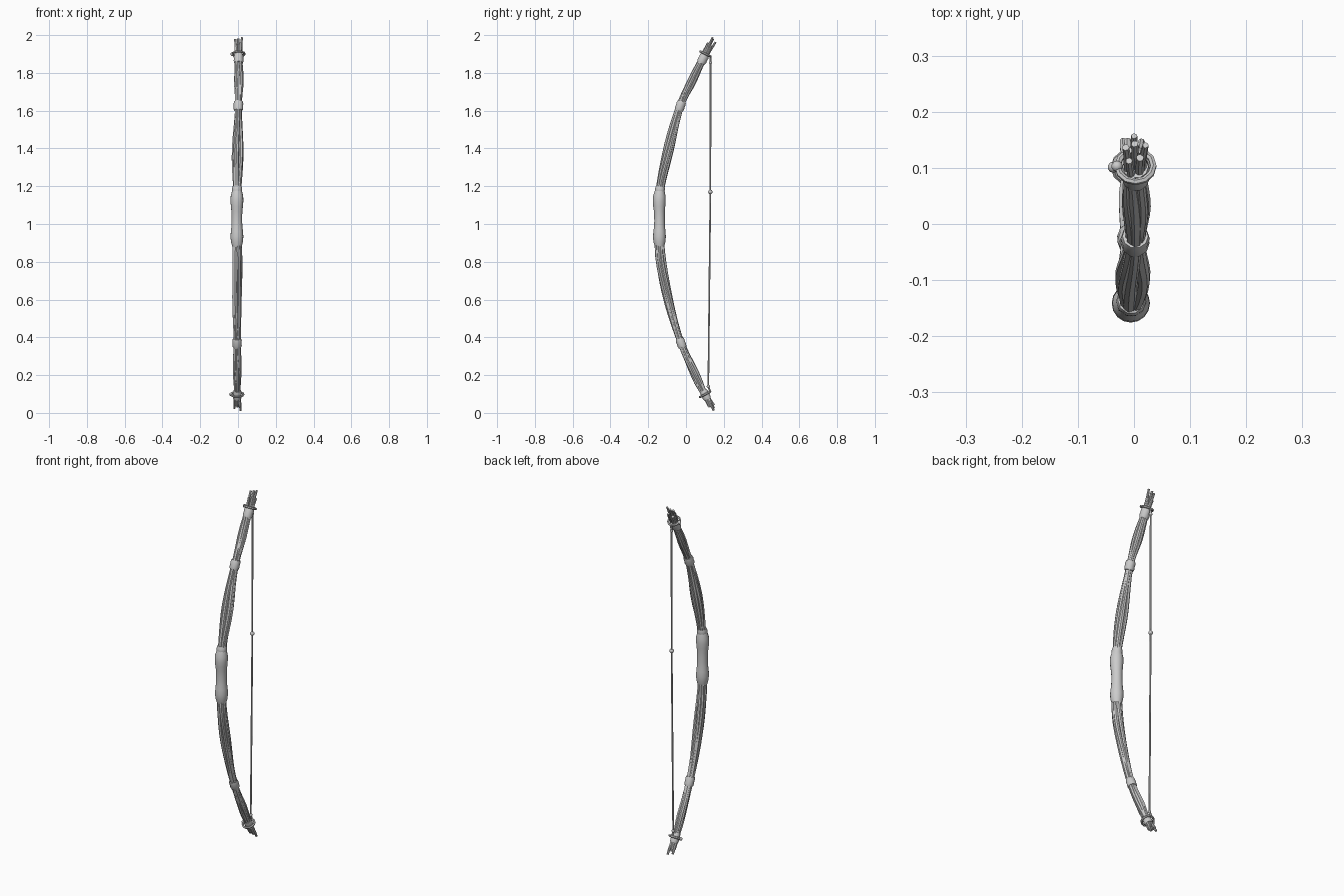
import bpy, bmesh, math, random
from mathutils import Vector

cube = bpy.data.objects.get("Cube")
if cube:
    bpy.data.objects.remove(cube)
random.seed(4)

# Bow centreline (x, y, z) and bundle radius along it, bottom to top
SPINE = [Vector(p) for p in [
    (-.004, .147, .012), (-.004, .10, .10), (-.005, .05, .2), (-.005, -.03, .38),
    (-.005, -.098, .62), (-.005, -.136, .82), (-.006, -.14, 1.02), (-.005, -.137, 1.19),
    (-.002, -.09, 1.4), (.002, -.03, 1.625), (.003, .032, 1.76), (.003, .093, 1.88),
    (.001, .145, 1.985)]]
SPREAD = [.022, .018, .024, .019, .027, .027, .022, .023, .031, .020, .025, .021, .025]


def catmull(vals, u):
    i = max(0, min(int(u), len(vals) - 2))
    f = u - i
    b, c = vals[i], vals[i + 1]
    a = vals[i - 1] if i > 0 else b + (b - c)
    d = vals[i + 2] if i + 2 < len(vals) else c + (c - b)
    return b + (c - a) * (f / 2) + (a * 2 - b * 5 + c * 4 - d) * (f * f / 2) + \
        (b * 3 - a - c * 3 + d) * (f ** 3 / 2)


def frame(u):
    """Centre, tangent and two cross axes of the bow at parameter u."""
    t = (catmull(SPINE, u + .02) - catmull(SPINE, u - .02)).normalized()
    side = Vector((1, 0, 0))
    side = (side - t * side.dot(t)).normalized()
    return catmull(SPINE, u), t, side, t.cross(side)


def u_at(z):
    """Spine parameter at height z."""
    lo, hi = 0, len(SPINE) - 1
    for _ in range(30):
        mid = (lo + hi) / 2
        lo, hi = (mid, hi) if catmull(SPINE, mid).z < z else (lo, mid)
    return lo


def finish(name, bm):
    bmesh.ops.recalc_face_normals(bm, faces=bm.faces)
    mesh = bpy.data.meshes.new(name)
    bm.to_mesh(mesh)
    bm.free()
    ob = bpy.data.objects.new(name, mesh)
    bpy.context.collection.objects.link(ob)
    bpy.ops.object.select_all(action='DESELECT')
    ob.select_set(True)
    bpy.context.view_layer.objects.active = ob
    bpy.ops.object.shade_smooth_by_angle(angle=math.radians(50))
    return ob


def tube(name, pts, radii, sides=8, closed=False):
    """Sweep a round section along points."""
    bm = bmesh.new()
    n = len(pts)
    rings = []
    for i, p in enumerate(pts):
        nxt = pts[(i + 1) % n] if closed else pts[min(i + 1, n - 1)]
        prv = pts[i - 1] if closed else pts[max(i - 1, 0)]
        t = (nxt - prv).normalized()
        ref = frame(u_at(p.z))[1] if closed else Vector((1, 0, 0))
        a = (ref - t * ref.dot(t)).normalized()
        b = t.cross(a)
        rings.append([bm.verts.new(p + (a * math.cos(w) + b * math.sin(w)) * radii[i])
                      for w in (math.tau * k / sides for k in range(sides))])
    for i in range(n if closed else n - 1):
        r, s = rings[i], rings[(i + 1) % n]
        for k in range(sides):
            m = (k + 1) % sides
            bm.faces.new((r[k], r[m], s[m], s[k]))
    if not closed:
        bm.faces.new(rings[0])
        bm.faces.new(rings[-1])
    return finish(name, bm)


def sleeve(name, z0, z1, radii, sides=10):
    """Wrap around the bow between two heights, with the given radius profile."""
    n = len(radii) - 1
    pts = [frame(u_at(z0 + (z1 - z0) * i / n))[0] for i in range(n + 1)]
    return tube(name, pts, radii, sides)


def knot(name, p, r):
    bm = bmesh.new()
    bmesh.ops.create_icosphere(bm, subdivisions=2, radius=r)
    bmesh.ops.translate(bm, verts=bm.verts, vec=p)
    return finish(name, bm)


# Bundled sticks running the whole length, with ragged ends
STICKS, STEPS = 7, 48
last = len(SPINE) - 1
for k in range(STICKS + 1):
    core = k == STICKS
    base = math.tau * k / STICKS + random.uniform(-.12, .12)
    phase = random.uniform(0, math.tau)
    start = random.uniform(0, .45)
    end = last - random.uniform(0, .45)
    if k == 0:
        start, end = 0, last
    pts, radii = [], []
    for i in range(STEPS + 1):
        u = start + (end - start) * i / STEPS
        c, t, side, out = frame(u)
        spread = catmull(SPREAD, u)
        tip = min(1, min(u, last - u) / 2)
        r = (.0055 + .0055 * tip) * (1 + .1 * math.sin(u * 2.3 + phase))
        ang = base + .3 * math.sin(u * .9) + .12 * math.sin(u * 1.7 + phase)
        off = 0 if core else spread - r + .002 * math.sin(u * 2.6 + phase)
        if core:
            r = spread * (.25 + .25 * tip)
        pts.append(c + (side * math.cos(ang) + out * math.sin(ang)) * off)
        radii.append(r)
    tube("core_stick" if core else f"stick_{k + 1}", pts, radii, 7)

# Grip with swollen ends, and the narrow collar above it
sleeve("grip", .88, 1.175, [.025, .032, .034, .032, .029, .028, .028, .029, .032, .034, .033, .026], 16)
sleeve("grip_collar", 1.165, 1.2, [.025, .027, .027, .024])

# Binding bands on the limbs
for name, z, r in [("lower_tip_band", .095, .023), ("lower_limb_band", .37, .025),
                   ("upper_limb_band", 1.625, .026), ("upper_tip_band", 1.875, .026)]:
    sleeve(name, z - .023, z + .023, [r - .003, r, r - .001, r, r - .003])

# Bowstring with loops round both tips
top, nock, low = Vector((0, .13, 1.855)), Vector((0, .129, 1.17)), Vector((-.002, .118, .14))
tube("bowstring", [low, low.lerp(nock, .5), nock, top], [.005] * 4, 6)
knot("string_centre_knot", nock, .012)
for end, p, z in [("upper", top, 1.9), ("lower", low, .098)]:
    c, t, side, out = frame(u_at(z))
    ring = [c + side * (.032 * math.cos(w)) + out * (.031 * math.sin(w))
            for w in (math.tau * i / 12 for i in range(12))]
    tube(f"{end}_string_loop", ring, [.006] * 12, 6, True)
    near = min(ring, key=lambda v: (v - p).length)
    tube(f"{end}_string_tie", [p, near], [.006, .006], 6)
    knot(f"{end}_string_knot", p, .009)
    knot(f"{end}_loop_knot", c - side * .033, .01)
